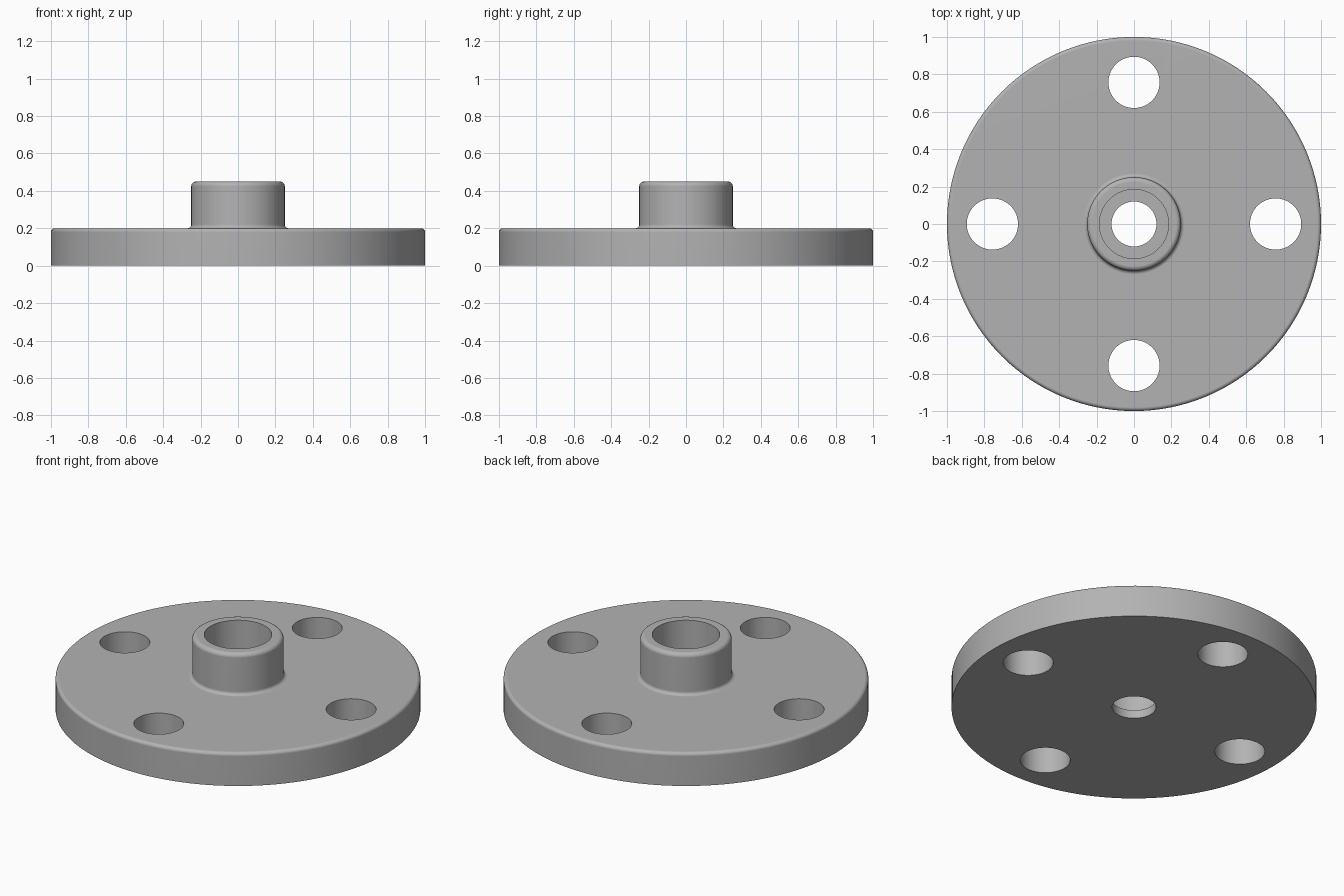
import bpy, bmesh, math

if "Cube" in bpy.data.objects:
    bpy.data.objects.remove(bpy.data.objects["Cube"])

SEG = 128


def arc(cx, cz, r, a0, a1, n=6):
    """Points (radius, height) along a fillet arc, angles in degrees."""
    return [(cx + r * math.cos(math.radians(a0 + (a1 - a0) * i / n)),
             cz + r * math.sin(math.radians(a0 + (a1 - a0) * i / n)))
            for i in range(n + 1)]


def new_object(name, bm):
    bmesh.ops.recalc_face_normals(bm, faces=bm.faces)
    mesh = bpy.data.meshes.new(name)
    bm.to_mesh(mesh)
    bm.free()
    obj = bpy.data.objects.new(name, mesh)
    bpy.context.collection.objects.link(obj)
    return obj


# Flange disc and hub: one closed profile turned around z, with a stepped bore
profile = [(0.12, 0.0), (1.0, 0.0)]
profile += arc(0.98, 0.18, 0.02, 0, 90)         # rounded rim
profile += arc(0.27, 0.22, 0.02, 270, 180)      # fillet at hub base
profile += arc(0.225, 0.425, 0.025, 0, 90)      # rounded hub top
profile += [(0.185, 0.45), (0.185, 0.05), (0.12, 0.05)]

bm = bmesh.new()
rings = []
for i in range(SEG):
    a = 2 * math.pi * i / SEG
    rings.append([bm.verts.new((r * math.cos(a), r * math.sin(a), z)) for r, z in profile])
n = len(profile)
for i in range(SEG):
    a, b = rings[i], rings[(i + 1) % SEG]
    for j in range(n):
        k = (j + 1) % n
        bm.faces.new((a[j], b[j], b[k], a[k]))
flange = new_object("flange", bm)

# Four bolt holes
bm = bmesh.new()
for i in range(4):
    a = i * math.pi / 2
    made = bmesh.ops.create_cone(bm, cap_ends=True, segments=64, radius1=0.137,
                                 radius2=0.137, depth=0.6)
    bmesh.ops.translate(bm, verts=made["verts"],
                        vec=(0.757 * math.cos(a), 0.757 * math.sin(a), 0.1))
cutter = new_object("bolt_hole_cutter", bm)
cut = flange.modifiers.new("bolt_holes", 'BOOLEAN')
cut.object = cutter
cut.operation = 'DIFFERENCE'
cut.solver = 'EXACT'
bpy.context.view_layer.objects.active = flange
flange.select_set(True)
bpy.ops.object.modifier_apply(modifier=cut.name)
bpy.data.objects.remove(cutter)

# Plain grey metal
grey = bpy.data.materials.new("grey metal")
grey.diffuse_color = (0.45, 0.45, 0.45, 1)
grey.use_nodes = True
grey.node_tree.nodes["Principled BSDF"].inputs["Base Color"].default_value = grey.diffuse_color
flange.data.materials.clear()
flange.data.materials.append(grey)
for p in flange.data.polygons:
    p.material_index = 0

# Smooth round walls, crisp edges, flat faces kept flat
bpy.ops.object.shade_smooth_by_angle(angle=math.radians(30))
flange.modifiers.new("weighted_normals", 'WEIGHTED_NORMAL').keep_sharp = True
